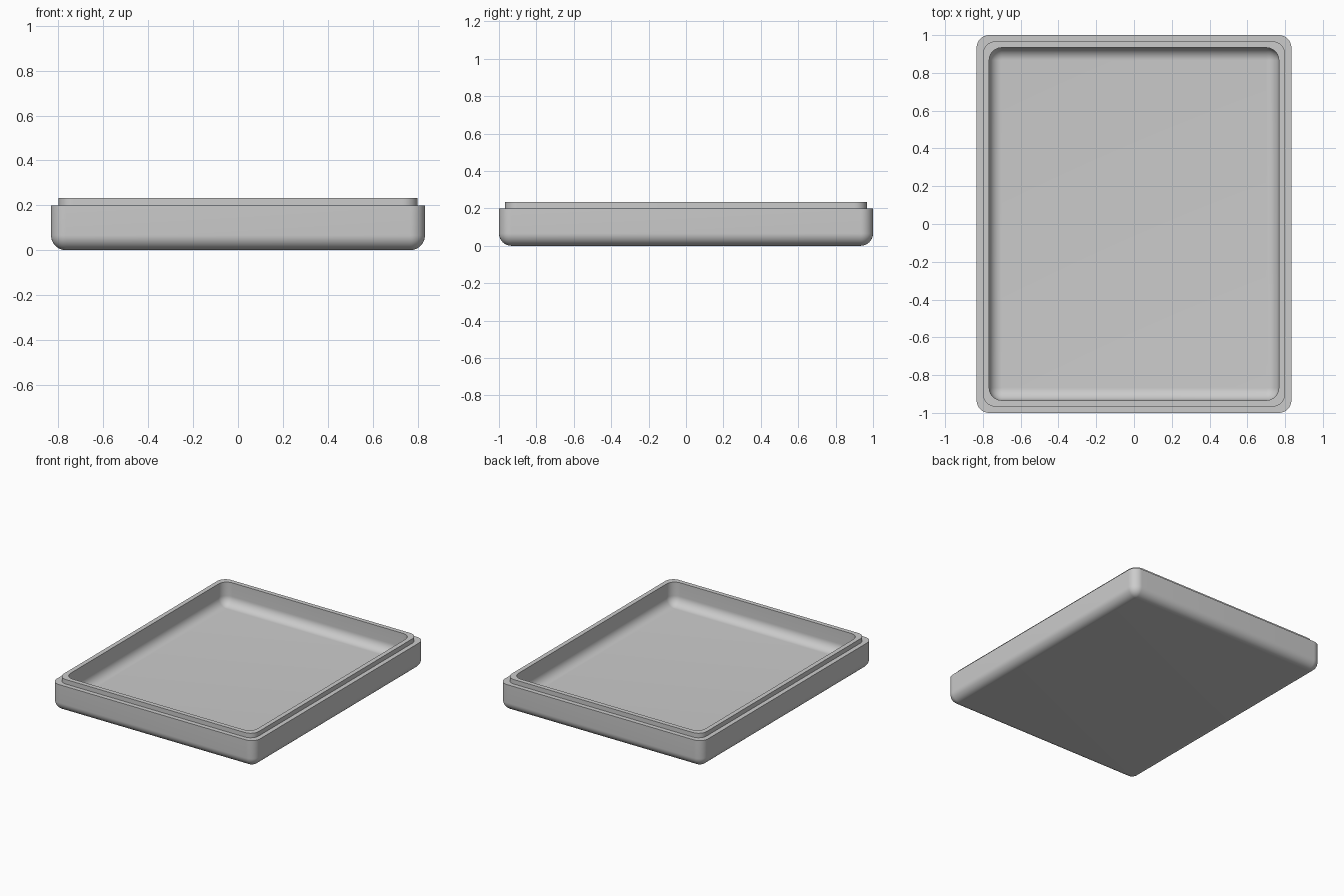
import bpy
import bmesh
from math import sin, cos, pi, radians

if "Cube" in bpy.data.objects:
    bpy.data.objects.remove(bpy.data.objects["Cube"])

U = 1 / 30            # base unit
HALF_X, HALF_Y = 25 * U, 30 * U
R = 2 * U             # corner radius, fillet radius and wall thickness
STEPS = 12

grey = bpy.data.materials.new("plain grey")
grey.use_nodes = True
colour = (0.6, 0.6, 0.6, 1)
grey.diffuse_color = colour
grey.node_tree.nodes["Principled BSDF"].inputs["Base Color"].default_value = colour


def rounded_loop(bm, inset, z, radius):
    """Ring of vertices around a rounded rectangle."""
    ring = []
    for quarter, (sx, sy) in enumerate(((1, 1), (-1, 1), (-1, -1), (1, -1))):
        cx = sx * (HALF_X - inset - radius)
        cy = sy * (HALF_Y - inset - radius)
        for i in range(STEPS + 1):
            a = (quarter + i / STEPS) * pi / 2
            ring.append(bm.verts.new((cx + radius * cos(a), cy + radius * sin(a), z)))
    return ring


def fillet(inset, z):
    """Rounded bottom edge, from the flat base up to the wall."""
    for i in range(STEPS + 1):
        a = i / STEPS * pi / 2
        yield inset + R * (1 - sin(a)), z + R * (1 - cos(a)), R * sin(a)


# Wall section: outer fillet, outer wall, ledge, raised lip, inner wall, inner fillet
section = list(fillet(0, 0))
section += [(0, 6 * U, R), (U, 6 * U, R), (U, 7 * U, R), (R, 7 * U, R)]
section += reversed(list(fillet(R, R)))

bm = bmesh.new()
rings = [rounded_loop(bm, *s) for s in section]
for low, high in zip(rings, rings[1:]):
    for i in range(len(low)):
        j = (i + 1) % len(low)
        bm.faces.new((low[i], low[j], high[j], high[i]))

# Underside and inner floor
bm.faces.new(rings[0][::-1])
bm.faces.new(rings[-1])
bmesh.ops.remove_doubles(bm, verts=bm.verts, dist=1e-5)
bmesh.ops.recalc_face_normals(bm, faces=bm.faces)

mesh = bpy.data.meshes.new("tray")
bm.to_mesh(mesh)
bm.free()
mesh.materials.append(grey)
tray = bpy.data.objects.new("tray", mesh)
bpy.context.collection.objects.link(tray)

bpy.ops.object.select_all(action="DESELECT")
tray.select_set(True)
bpy.context.view_layer.objects.active = tray
bpy.ops.object.shade_smooth_by_angle(angle=radians(30))
